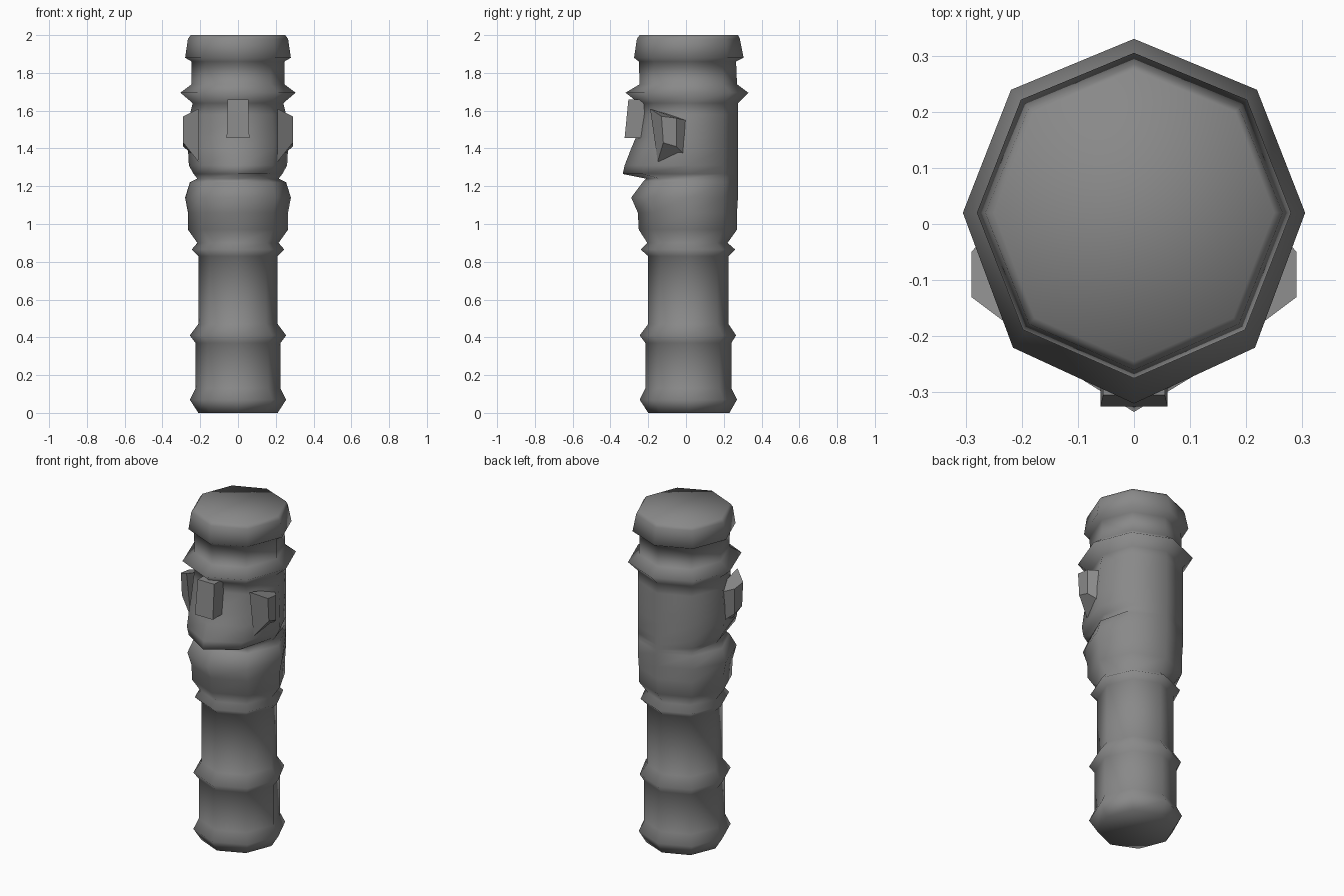
import bpy
import bmesh
from math import sin, cos, pi

if "Cube" in bpy.data.objects:
    bpy.data.objects.remove(bpy.data.objects["Cube"], do_unlink=True)

stone = bpy.data.materials.new("grey stone")
stone.use_nodes = True
GREY = (0.25, 0.25, 0.25, 1)
stone.diffuse_color = GREY
stone.node_tree.nodes["Principled BSDF"].inputs["Base Color"].default_value = GREY


def finish(name, bm, angle=pi):
    """Turn a bmesh into a shaded object."""
    bmesh.ops.recalc_face_normals(bm, faces=bm.faces[:])
    mesh = bpy.data.meshes.new(name)
    bm.to_mesh(mesh)
    bm.free()
    mesh.materials.append(stone)
    obj = bpy.data.objects.new(name, mesh)
    bpy.context.collection.objects.link(obj)
    bpy.ops.object.select_all(action="DESELECT")
    obj.select_set(True)
    bpy.context.view_layer.objects.active = obj
    if angle >= pi:
        bpy.ops.object.shade_smooth()
    else:
        bpy.ops.object.shade_smooth_by_angle(angle=angle)
    return obj


def loft(name, rings, angle=pi):
    """Skin a stack of closed rings and cap both ends."""
    bm = bmesh.new()
    loops = [[bm.verts.new(p) for p in ring] for ring in rings]
    for low, high in zip(loops, loops[1:]):
        for i in range(len(low)):
            j = (i + 1) % len(low)
            bm.faces.new((low[i], low[j], high[j], high[i]))
    bm.faces.new(loops[0][::-1])
    bm.faces.new(loops[-1])
    return finish(name, bm, angle)


def octagon(z, side, front, back, middle=0.02):
    """Eight-sided ring with its own side, front and back reach."""
    ring = []
    for i in range(8):
        a = i * pi / 4
        s, c = sin(a), cos(a)
        reach = back - middle if s > 0 else middle - front
        width = back - middle if 0.1 < s < 0.9 else side
        ring.append((c * width, middle + s * reach, z))
    return ring


# Carved column: height, side, front, back
profile = [
    (0, .21, -.2, .23), (.07, .255, -.245, .27), (.13, .225, -.215, .24),
    (.37, .225, -.215, .24), (.41, .255, -.245, .265), (.47, .21, -.2, .225),
    (.83, .21, -.2, .225), (.865, .245, -.24, .26), (.9, .215, -.205, .22),
    (.97, .265, -.25, .27), (1.06, .265, -.255, .27), (1.14, .28, -.29, .275),
    (1.22, .255, -.23, .275), (1.24, .215, -.21, .275),
    # jaw, mouth and eye hollow
    (1.265, .235, -.335, .275), (1.31, .26, -.325, .275),
    (1.4, .265, -.29, .275), (1.46, .265, -.265, .275),
    (1.58, .255, -.245, .275), (1.64, .24, -.25, .275),
    # brow ring and cap
    (1.695, .305, -.32, .33), (1.74, .245, -.245, .27),
    (1.86, .245, -.25, .265), (1.88, .28, -.275, .305),
    (1.98, .265, -.26, .285), (2, .25, -.245, .275),
]
loft("totem_column", [octagon(*p) for p in profile])


def slab(z, half, front, back):
    return [(-half, front, z), (half, front, z), (half, back, z), (-half, back, z)]


# Nose wedge under the brow
loft("nose", [slab(1.455, .06, -.325, -.2), slab(1.66, .055, -.305, -.2)], 0.6)

# Ears: tapered blocks on both sides of the head
inner = [(-.19, 1.61), (.04, 1.54), (.02, 1.34), (-.15, 1.33)]
outer = [(-.13, 1.57), (-.05, 1.56), (-.05, 1.41), (-.12, 1.43)]
for label, side in (("left", 1), ("right", -1)):
    rings = [[(side * x, y, z) for y, z in outline]
             for x, outline in ((.21, inner), (.29, outer))]
    loft(label + "_ear", rings, 0.6)
